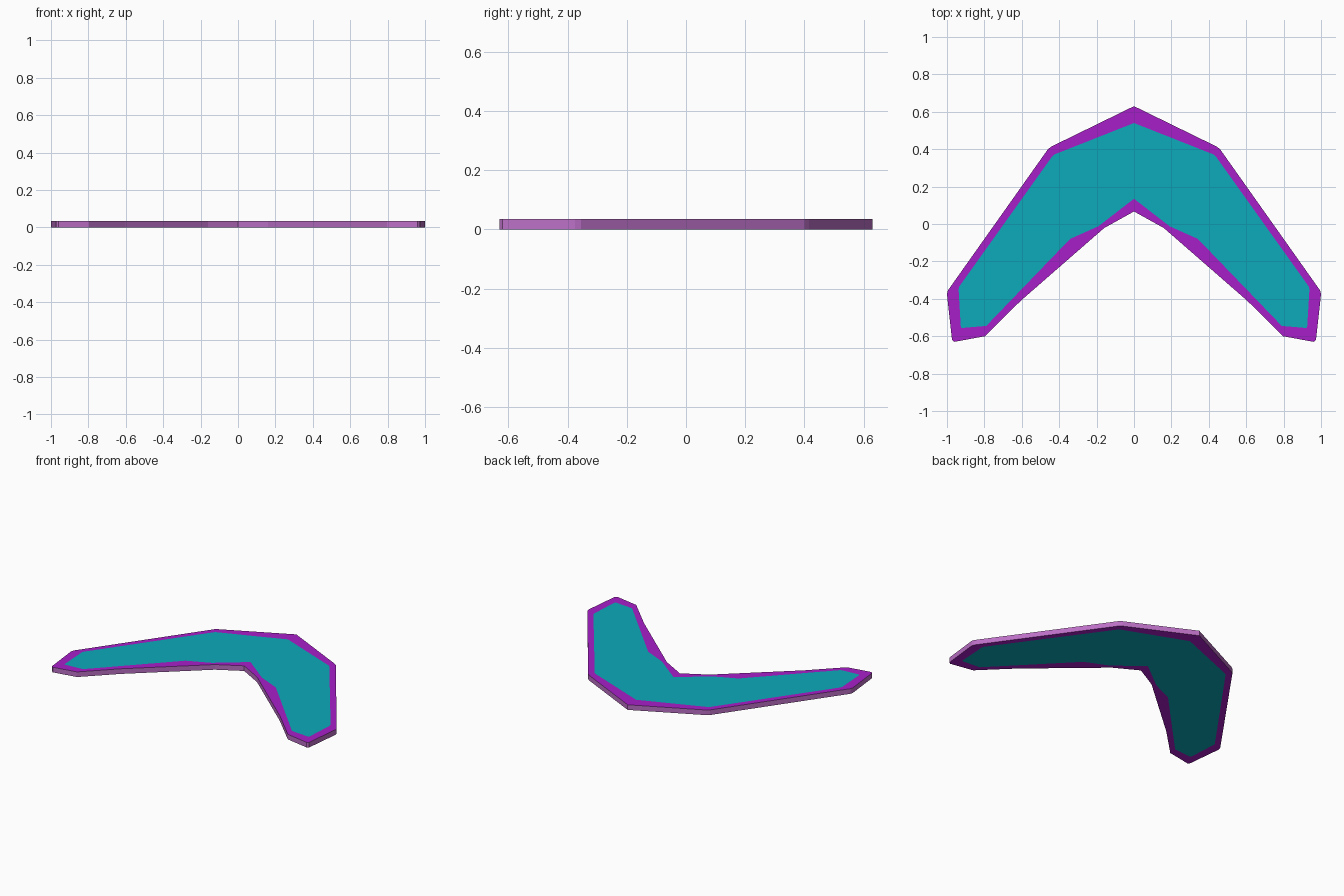
import bpy, bmesh

if "Cube" in bpy.data.objects:
    bpy.data.objects.remove(bpy.data.objects["Cube"])

HEIGHT = 0.035


def material(name, rgb):
    m = bpy.data.materials.new(name)
    m.diffuse_color = (*rgb, 1)
    m.use_nodes = True
    m.node_tree.nodes["Principled BSDF"].inputs["Base Color"].default_value = m.diffuse_color
    return m


# Right half of the outer edge and of the painted panel, tip to inner elbow
OUTER = [(0, .63), (.44, .415), (.46, .40), (.995, -.355), (1, -.375),
         (.973, -.62), (.96, -.63), (.797, -.60), (.605, -.41), (.16, -.022), (0, .067)]
PANEL = [(0, .54), (.425, .372), (.437, .362), (.935, -.335), (.938, -.35),
         (.926, -.55), (.92, -.556), (.79, -.545), (.342, -.08), (.19, -.012), (0, .135)]


def mirrored(half):
    return half + [(-x, y) for x, y in half[-2:0:-1]]


outer, panel = mirrored(OUTER), mirrored(PANEL)
n = len(outer)
bm = bmesh.new()


def loop(points, z):
    return [bm.verts.new((x, y, z)) for x, y in points]


def band(a, b, mat):
    for i in range(n):
        j = (i + 1) % n
        bm.faces.new((a[i], a[j], b[j], b[i])).material_index = mat


# Flat caps: a purple border around a teal panel, on both sides
rims = []
for z in (0, HEIGHT):
    rim, inner = loop(outer, z), loop(panel, z)
    band(rim, inner, 0)
    bm.faces.new(inner).material_index = 1
    rims.append(rim)

# Side wall
band(rims[0], rims[1], 2)
bmesh.ops.recalc_face_normals(bm, faces=bm.faces[:])

mesh = bpy.data.meshes.new("boomerang")
bm.to_mesh(mesh)
bm.free()
for m in (material("purple border", (.39, .013, .58)),
          material("teal panel", (.004, .40, .50)),
          material("light purple edge", (.50, .16, .56))):
    mesh.materials.append(m)
bpy.context.collection.objects.link(bpy.data.objects.new("boomerang", mesh))
